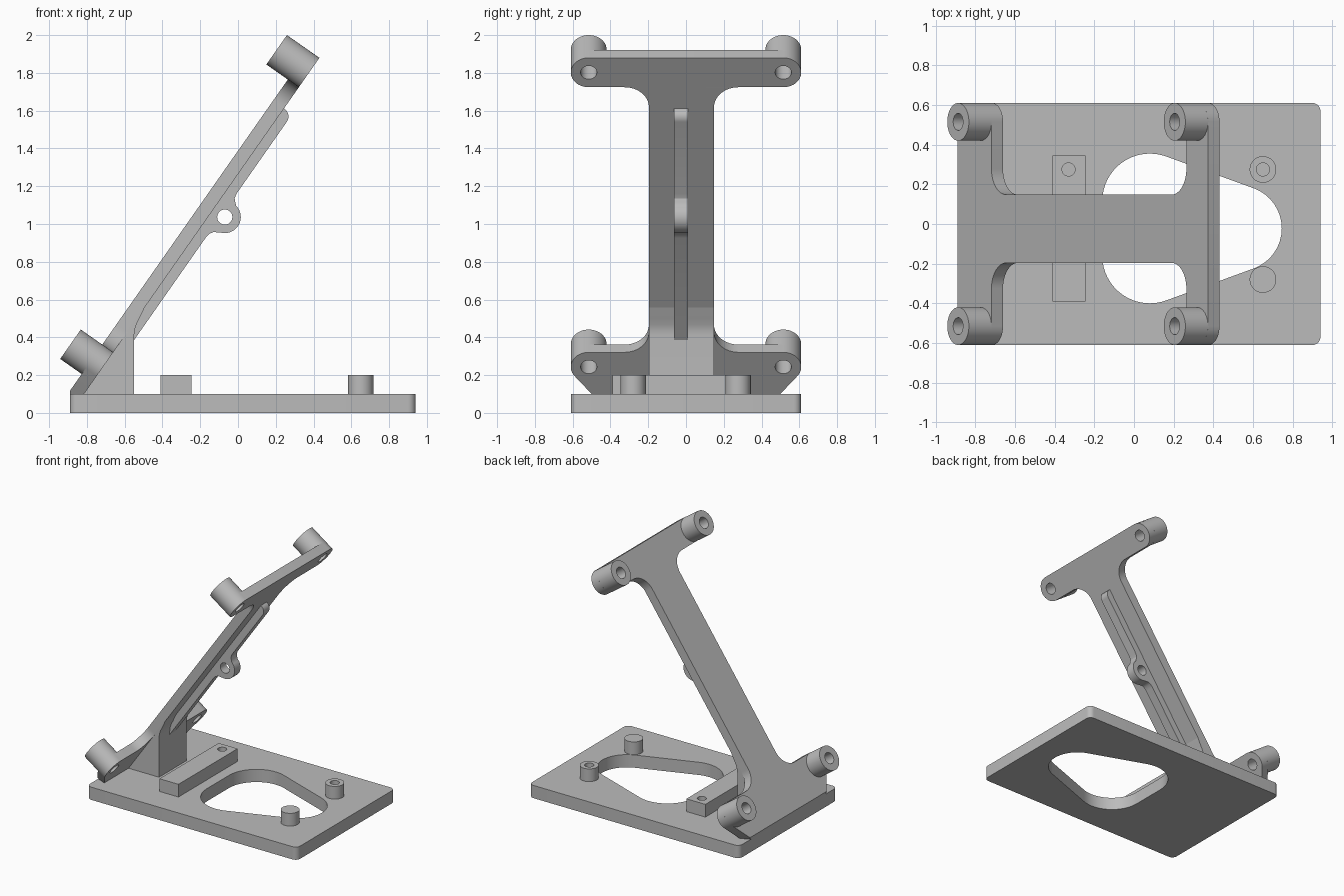
import bpy, bmesh, math
from mathutils import Matrix, Vector

if "Cube" in bpy.data.objects:
    bpy.data.objects.remove(bpy.data.objects["Cube"])

TILT = math.radians(55)
C, S = math.cos(TILT), math.sin(TILT)

grey = bpy.data.materials.new("grey plastic")
grey.diffuse_color = (0.5, 0.5, 0.5, 1)
grey.use_nodes = True
grey.node_tree.nodes["Principled BSDF"].inputs["Base Color"].default_value = grey.diffuse_color


def arc(cx, cy, r, a0, a1, n=16):
    """Points along an arc, angles in degrees."""
    angles = [math.radians(a0 + (a1 - a0) * i / n) for i in range(n + 1)]
    return [(cx + r * math.cos(a), cy + r * math.sin(a)) for a in angles]


def circle(cx, cy, r, n=40):
    return arc(cx, cy, r, 0, 360, n)[:-1]


def frame(x, y, z):
    """Matrix whose local axes are the given world directions."""
    return Matrix((x, y, z)).transposed().to_4x4()


FLAT = Matrix.Identity(4)
UPRIGHT = frame((1, 0, 0), (0, 0, 1), (0, -1, 0))      # profile in x, z
TILTED = frame((0, 1, 0), (C, 0, S), (S, 0, -C))       # profile in y, slope
SLOPE_SIDE = frame((C, 0, S), (-S, 0, C), (0, -1, 0))  # profile in slope, normal


def prism(name, loops, z0, z1, axes=FLAT, cuts=()):
    """Extrude an outline (further loops are holes) from z0 to z1."""
    curve = bpy.data.curves.new(name, 'CURVE')
    curve.dimensions = '2D'
    curve.fill_mode = 'BOTH'
    curve.extrude = (z1 - z0) / 2
    for loop in loops:
        spline = curve.splines.new('POLY')
        spline.points.add(len(loop) - 1)
        for p, (x, y) in zip(spline.points, loop):
            p.co = (x, y, 0, 1)
        spline.use_cyclic_u = True
    obj = bpy.data.objects.new(name, curve)
    bpy.context.collection.objects.link(obj)
    bpy.ops.object.select_all(action='DESELECT')
    obj.select_set(True)
    bpy.context.view_layer.objects.active = obj
    bpy.ops.object.convert(target='MESH')
    obj = bpy.context.view_layer.objects.active
    bm = bmesh.new()
    bm.from_mesh(obj.data)
    bm.transform(axes @ Matrix.Translation((0, 0, (z0 + z1) / 2)))
    bmesh.ops.remove_doubles(bm, verts=bm.verts, dist=1e-4)
    for co, no in cuts:
        geom = bm.verts[:] + bm.edges[:] + bm.faces[:]
        cut = bmesh.ops.bisect_plane(bm, geom=geom, plane_co=co, plane_no=no, clear_outer=True)
        edges = [e for e in cut['geom_cut'] if isinstance(e, bmesh.types.BMEdge)]
        bmesh.ops.holes_fill(bm, edges=edges)
    bmesh.ops.recalc_face_normals(bm, faces=bm.faces)
    bm.to_mesh(obj.data)
    bm.free()
    obj.data.materials.clear()
    obj.data.materials.append(grey)
    bpy.ops.object.shade_smooth_by_angle(angle=math.radians(30))
    return obj


# Base plate with rounded corners and a teardrop opening
r = 0.04
base = (arc(0.94 - r, 0.61 - r, r, 0, 90, 6) + arc(-0.89 + r, 0.61 - r, r, 90, 180, 6)
        + arc(-0.89 + r, -0.61 + r, r, 180, 270, 6) + arc(0.94 - r, -0.61 + r, r, 270, 360, 6))
opening = (arc(0.08, 0.115, 0.24, 69.5, 180) + arc(0.08, -0.16, 0.24, 180, 290.5)
           + arc(0.53, -0.022, 0.215, -69.5, 69.5))
prism("base_plate", [base, opening], 0, 0.1)

# Mounting bar and the two pegs
bar = [(-0.41, -0.39), (-0.245, -0.39), (-0.245, 0.345), (-0.41, 0.345)]
prism("mounting_bar", [bar, circle(-0.33, 0.275, 0.033)], 0.1, 0.2)
prism("drilled_peg", [circle(0.65, 0.275, 0.067), circle(0.65, 0.275, 0.033)], 0.1, 0.2)
prism("solid_peg", [circle(0.65, -0.28, 0.067)], 0.1, 0.2)

# Tilted plate: two crossbars joined by a beam with filleted corners
LOW, HIGH, R, F = -0.211, 1.692, 0.095, 0.13
BOSS_Y = 0.515
NEAR, FAR = -0.196, 0.148


def plate_side(beam):
    return ([(0.449, -0.45)] + arc(BOSS_Y, LOW, R, -38, 90)
            + arc(beam + F, LOW + R + F, F, 270, 180)
            + arc(beam + F, HIGH - R - F, F, 180, 90)
            + arc(BOSS_Y, HIGH, R, -90, 90))


outline = plate_side(FAR) + [(-y, u) for y, u in reversed(plate_side(-NEAR))]
centres = [(y, u) for y in (-BOSS_Y, BOSS_Y) for u in (LOW, HIGH)]
prism("tilted_plate", [outline] + [circle(y, u, 0.043) for y, u in centres],
      -0.796, -0.725, TILTED,
      cuts=[(Vector((0, 0, 0.099)), Vector((0, 0, -1))), (Vector((-0.89, 0, 0)), Vector((-1, 0, 0)))])

# Hollow standoffs at the crossbar ends
for y, u in centres:
    name = ("upper" if u > 0 else "lower") + ("_back" if y > 0 else "_front") + "_standoff"
    prism(name, [circle(y, u, R), circle(y, u, 0.043)], -0.935, -0.79, TILTED)

# Wedge pillar blending into the underside of the beam
pillar = [(-0.82, 0.1), (-0.55, 0.1), (-0.55, 0.41), (-0.547, 0.44), (-0.538, 0.468),
          (-0.522, 0.5), (-0.495, 0.557), (-0.51, 0.55)]
prism("pillar", [pillar], -FAR, -NEAR, UPRIGHT)

# Stiffening rib with an eyelet
rib = ([(-0.03, 0.73), (-0.03, 0.672), (0.66, 0.672), (0.69, 0.668), (0.71, 0.655), (0.722, 0.635)]
       + arc(0.809, 0.652, 0.085, 200, 350)
       + [(0.905, 0.651), (0.92, 0.666), (0.945, 0.672)]
       + arc(1.41, 0.722, 0.05, 270, 360, 8) + [(1.46, 0.73)])
prism("rib", [rib, circle(0.809, 0.652, 0.04)], -0.01, 0.063, SLOPE_SIDE)
